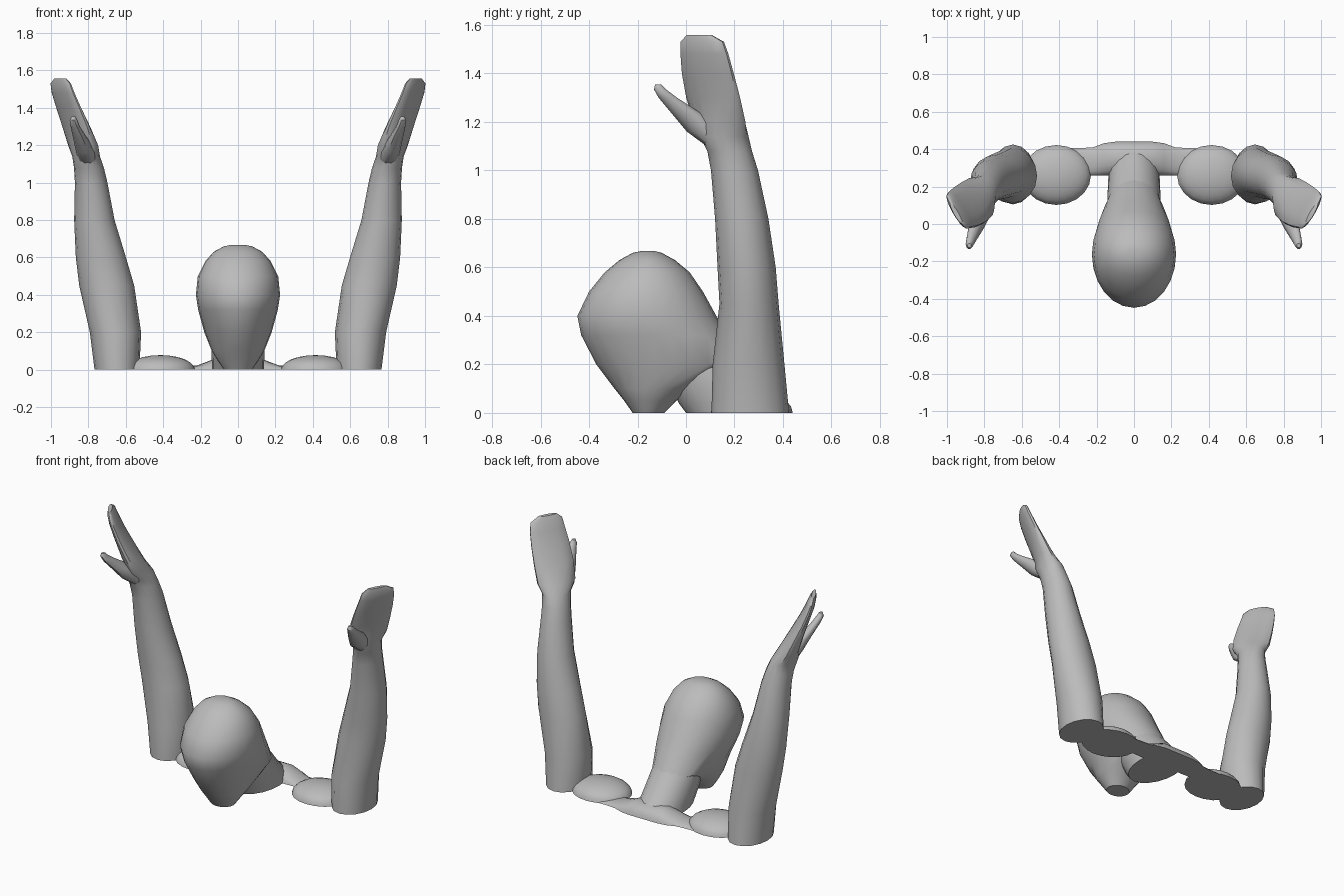
import bpy, bmesh, math
from mathutils import Vector

cube = bpy.data.objects.get("Cube")
if cube:
    bpy.data.objects.remove(cube, do_unlink=True)

# One plain grey for the whole figure
grey = bpy.data.materials.new("plain grey")
grey.use_nodes = True
colour = (0.5, 0.5, 0.5, 1)
grey.diffuse_color = colour
grey.node_tree.nodes["Principled BSDF"].inputs["Base Color"].default_value = colour


def finish(name, bm):
    """Cut level with the ground, close the cut and shade smoothly."""
    geom = bm.verts[:] + bm.edges[:] + bm.faces[:]
    cut = bmesh.ops.bisect_plane(bm, geom=geom, dist=1e-5, plane_co=(0, 0, 0),
                                 plane_no=(0, 0, 1), clear_inner=True)
    edges = [e for e in bm.edges if e.is_boundary]
    if edges:
        bmesh.ops.holes_fill(bm, edges=edges, sides=0)
    bmesh.ops.recalc_face_normals(bm, faces=bm.faces[:])
    mesh = bpy.data.meshes.new(name)
    bm.to_mesh(mesh)
    bm.free()
    mesh.materials.append(grey)
    obj = bpy.data.objects.new(name, mesh)
    bpy.context.collection.objects.link(obj)
    bpy.ops.object.select_all(action='DESELECT')
    obj.select_set(True)
    bpy.context.view_layer.objects.active = obj
    bpy.ops.object.shade_smooth_by_angle(angle=math.radians(42))
    return obj


def loft(name, sections, sides=16, side=1, along_x=False):
    """Skin ellipses given as (height, centre, centre, radius, radius, turn)."""
    bm = bmesh.new()
    rings = []
    for h, cu, cv, ru, rv, *turn in sections:
        t = math.radians(turn[0]) if turn else 0
        ring = []
        for i in range(sides):
            # Start offset so that a turned ring keeps its corners aligned
            a = 2 * math.pi * i / sides - t
            p, q = ru * math.cos(a), rv * math.sin(a)
            u = cu + p * math.cos(t) - q * math.sin(t)
            v = cv + p * math.sin(t) + q * math.cos(t)
            co = Vector((h, u, v)) if along_x else Vector((u * side, v, h))
            ring.append(bm.verts.new(co))
        rings.append(ring)
    for low, high in zip(rings, rings[1:]):
        for i in range(sides):
            j = (i + 1) % sides
            bm.faces.new((low[i], low[j], high[j], high[i]))
    bm.faces.new(rings[0][::-1])
    bm.faces.new(rings[-1])
    return finish(name, bm)


def spans(rows):
    """Turn (height, front, back, half width) rows into centred ellipses."""
    return [(z, 0, (f + b) / 2, w, (b - f) / 2) for z, f, b, w in rows]


# Head leaning forward over the neck
loft("head", spans([
    (0, -.22, -.09, .075), (.05, -.255, -.04, .11), (.1, -.295, .04, .14),
    (.2, -.37, .25, .18), (.32, -.432, .175, .213), (.4, -.448, .125, .225),
    (.5, -.4, .07, .215), (.58, -.335, .015, .175), (.63, -.275, -.045, .13),
    (.66, -.22, -.1, .075), (.668, -.18, -.13, .03)]), sides=24)
loft("neck", spans([
    (0, 0, .44, .14), (.04, -.03, .41, .14), (.1, -.06, .345, .142),
    (.2, -.09, .255, .14), (.3, -.09, .17, .12)]), sides=20)

# Low ridge joining the neck to both shoulders
half = [(.1, .35, .09, .07), (.16, .345, .087, .045),
        (.22, .335, .075, .022), (.3, .33, .075, .018), (.42, .33, .08, .02)]
ridge = [(s * x, y, 0, ry, rz) for s, rows in ((-1, half[::-1]), (1, half))
         for x, y, ry, rz in rows]
loft("upper_back", ridge, along_x=True)

# Upper arm to flat hand, turning as it rises
arm = [
    (0, .647, .265, .12, .16), (.2, .655, .258, .137, .148),
    (.45, .702, .26, .147, .122), (.6, .733, .25, .134, .12),
    (.8, .768, .23, .108, .11), (1, .785, .2, .087, .097),
    (1.08, .797, .18, .08, .092, 25), (1.14, .812, .158, .074, .1, -15)]
hand = [
    (1.2, .828, .138, .12, .062, 60), (1.3, .865, .112, .126, .046, 60),
    (1.4, .905, .09, .122, .034, 60), (1.48, .935, .076, .113, .028, 60),
    (1.53, .948, .067, .103, .022, 60), (1.558, .95, .055, .06, .012, 60)]
thumb = [
    (1.08, .8, .15, .045, .04), (1.16, .815, .075, .05, .075),
    (1.23, .84, .008, .04, .066), (1.3, .87, -.075, .025, .04),
    (1.335, .88, -.108, .02, .026), (1.355, .88, -.115, .01, .012)]

for side, word in ((1, "left"), (-1, "right")):
    # Wrist rings stay upright so the skin does not twist below the hand
    forearm = [row[:5] for row in arm]
    loft(word + "_arm_and_hand", forearm + hand, side=side)
    loft(word + "_thumb", thumb, sides=10, side=side)

    # Rounded shoulder cap beside the arm
    bm = bmesh.new()
    bmesh.ops.create_uvsphere(bm, u_segments=20, v_segments=12, radius=1)
    bmesh.ops.scale(bm, vec=(.185, .16, .078), verts=bm.verts)
    bmesh.ops.translate(bm, vec=(side * .415, .262, 0), verts=bm.verts)
    finish(word + "_shoulder", bm)
